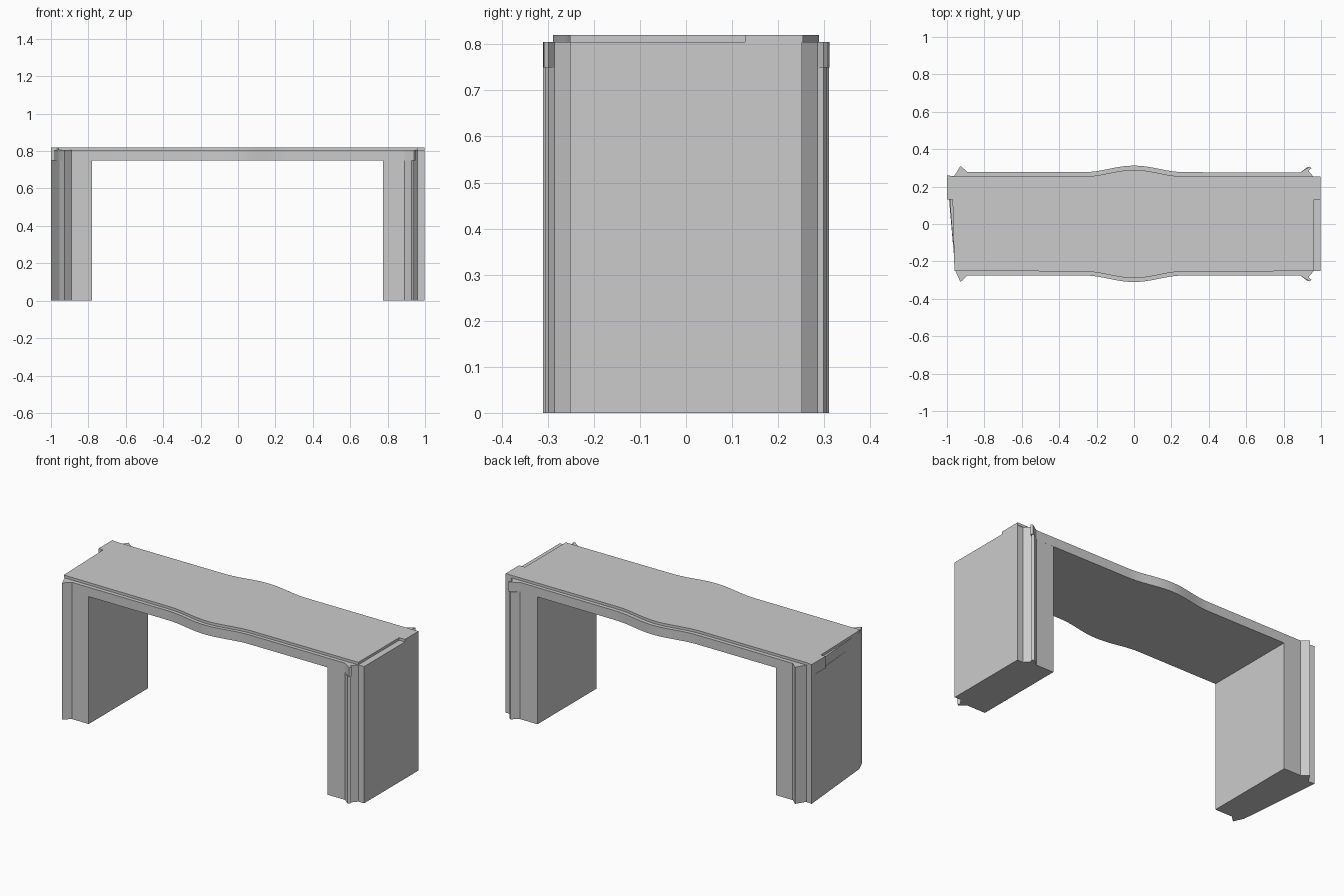
import bpy, bmesh, math

if "Cube" in bpy.data.objects:
    bpy.data.objects.remove(bpy.data.objects["Cube"])

Z_OPEN, Z_LIP, Z_TOP = 0.75, 0.805, 0.82


def extrude_outline(name, pts, z0, z1, smooth=False):
    bm = bmesh.new()
    base = bm.faces.new([bm.verts.new((x, y, z0)) for x, y in pts])
    res = bmesh.ops.extrude_face_region(bm, geom=[base], use_keep_orig=True)
    top = [g for g in res["geom"] if isinstance(g, bmesh.types.BMVert)]
    bmesh.ops.translate(bm, verts=top, vec=(0, 0, z1 - z0))
    bmesh.ops.recalc_face_normals(bm, faces=bm.faces)
    me = bpy.data.meshes.new(name)
    bm.to_mesh(me)
    bm.free()
    ob = bpy.data.objects.new(name, me)
    bpy.context.collection.objects.link(ob)
    if smooth:
        bpy.context.view_layer.objects.active = ob
        ob.select_set(True)
        bpy.ops.object.shade_smooth_by_angle(angle=math.radians(25))
        ob.select_set(False)
    return ob


def bulged_edge(y, sign):
    # Long edge from left to right with a soft bow in the middle
    xs = [-0.27 + 0.54 * i / 20 for i in range(21)]
    return [(x, sign * (y + 0.0175 * (1 + math.cos(math.pi * x / 0.27)))) for x in xs]


def flip(pts):
    return [(x, -y) for x, y in reversed(pts)]


# Corner posts and end walls, counter-clockwise in plan
right_ear = [(0.89, -0.275), (0.94, -0.308), (0.949, -0.298),
             (0.932, -0.285), (0.96, -0.252), (0.998, -0.252)]
right_leg_ear = [(0.89, -0.275), (0.928, -0.306), (0.94, -0.298),
                 (0.932, -0.285), (0.96, -0.252), (0.998, -0.252)]
left_back = [(-0.89, 0.278), (-0.928, 0.31), (-0.962, 0.255), (-1.0, 0.26)]
left_side = [(-0.966, -0.13), (-0.955, -0.25), (-0.928, -0.31), (-0.89, -0.275)]

# Legs
extrude_outline("right_leg", [(0.775, -0.275)] + right_leg_ear
                + flip(right_leg_ear) + [(0.775, 0.275)], 0, Z_OPEN)
extrude_outline("left_leg", [(-0.78, 0.278)] + left_back + left_side
                + [(-0.78, -0.275)], 0, Z_OPEN)

# Bowed apron slab, sharing the leg outlines at both ends
slab = bulged_edge(0.275, -1) + right_ear + flip(right_ear)
slab += bulged_edge(0.277, 1)[::-1] + left_back
slab += [(-1.0, 0.13), (-0.985, 0.13)] + left_side
extrude_outline("apron", slab, Z_OPEN, Z_LIP, True)

# Thin inset top, stepped back at each end
top = bulged_edge(0.254, -1)
top += [(0.96, -0.252), (0.96, 0.128), (0.998, 0.128), (0.998, 0.254)]
top += bulged_edge(0.254, 1)[::-1]
top += [(-0.962, 0.254), (-1.0, 0.26), (-1.0, 0.13), (-0.97, 0.13), (-0.96, -0.25)]
extrude_outline("table_top", top, Z_LIP, Z_TOP, True)
